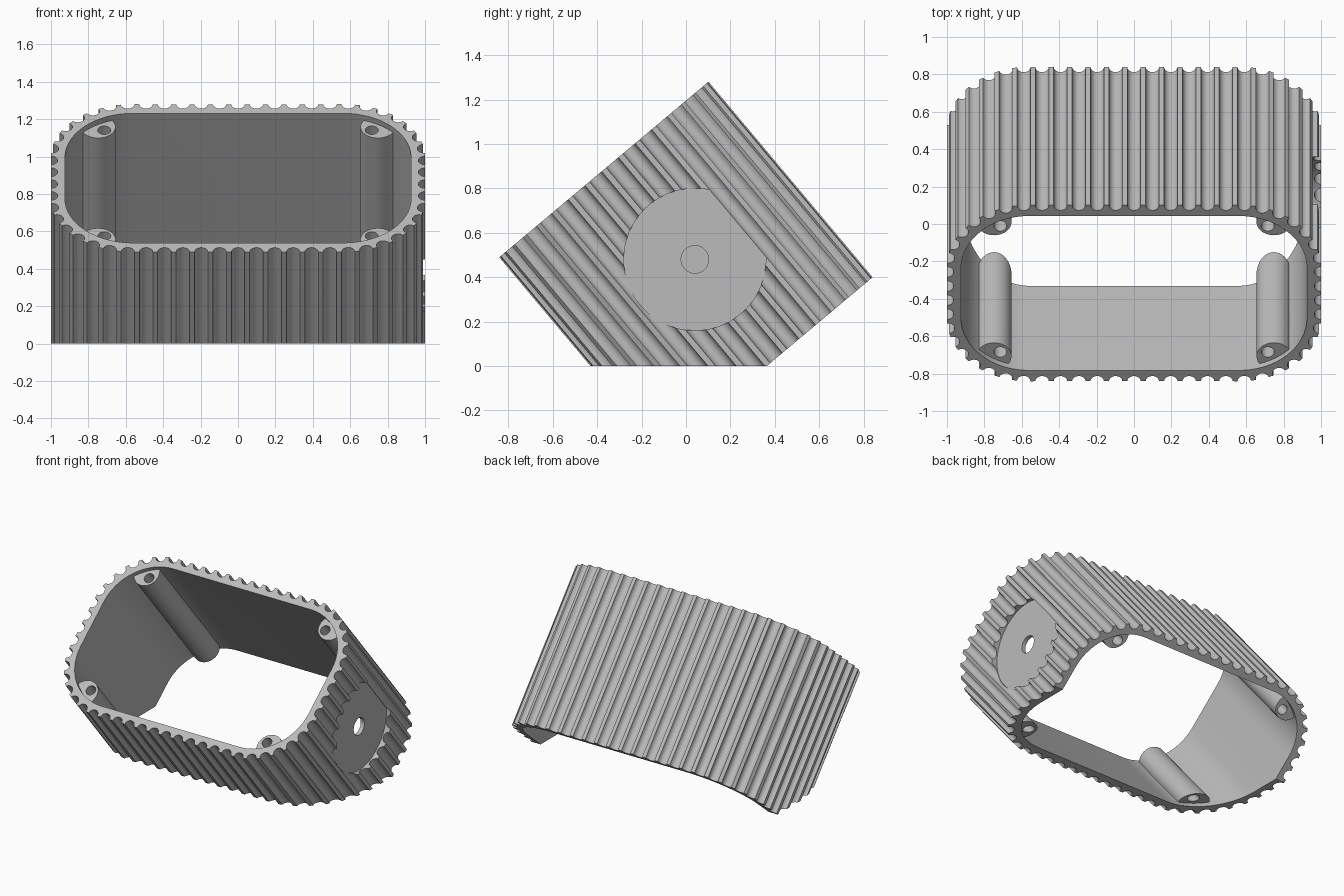
import bpy
import bmesh
from math import sin, cos, pi, radians
from mathutils import Matrix, Vector

if "Cube" in bpy.data.objects:
    bpy.data.objects.remove(bpy.data.objects["Cube"])

# Tilted frame: local x, u across the tube, n along the tube out of the upper opening
TILT = Matrix.Translation((0, -0.37, 0.885)) @ Matrix.Rotation(radians(40), 4, "X")
HALF_X, HALF_U, CORNER, WALL, DEPTH = 1.0, 0.614, 0.44, 0.075, 1.15
RECESS = 0.035


def make_object(name, bm, matrix=None):
    bmesh.ops.recalc_face_normals(bm, faces=bm.faces)
    if matrix:
        bm.transform(matrix)
    mesh = bpy.data.meshes.new(name)
    bm.to_mesh(mesh)
    bm.free()
    ob = bpy.data.objects.new(name, mesh)
    bpy.context.collection.objects.link(ob)
    return ob


def prism(name, points, top, bottom):
    """Extrude a flat outline along the tube."""
    bm = bmesh.new()
    face = bm.faces.new([bm.verts.new((x, u, top)) for x, u in points])
    new = bmesh.ops.extrude_face_region(bm, geom=[face])["geom"]
    verts = [g for g in new if isinstance(g, bmesh.types.BMVert)]
    bmesh.ops.translate(bm, verts=verts, vec=(0, 0, bottom - top))
    return make_object(name, bm, TILT)


def circle(x, u, r, count=40):
    return [(x + r * cos(2 * pi * i / count), u + r * sin(2 * pi * i / count))
            for i in range(count)]


def disc_cutter(name, r, x0, x1):
    """Cylinder along x through the side wall."""
    bm = bmesh.new()
    bmesh.ops.create_cone(bm, cap_ends=True, segments=64, radius1=r, radius2=r, depth=x1 - x0)
    place = Matrix.Translation(((x0 + x1) / 2, 0.04, 0.48)) @ Matrix.Rotation(pi / 2, 4, "Y")
    return make_object(name, bm, place)


def floor_cutter(level):
    bm = bmesh.new()
    bmesh.ops.create_cube(bm, size=4)
    return make_object("floor_cutter", bm, Matrix.Translation((0, 0, level - 2)))


def subtract(target, cutter):
    mod = target.modifiers.new("cut", "BOOLEAN")
    mod.operation = "DIFFERENCE"
    mod.solver = "EXACT"
    mod.object = cutter
    bpy.context.view_layer.objects.active = target
    bpy.ops.object.modifier_apply(modifier=mod.name)
    bpy.data.objects.remove(cutter)


def rounded_outline(hx, hu, r, steps=16):
    points = []
    for k, (sx, su) in enumerate([(1, 1), (-1, 1), (-1, -1), (1, -1)]):
        for i in range(steps + 1):
            a = pi / 2 * (k + i / steps)
            points.append((sx * (hx - r) + r * cos(a), su * (hu - r) + r * sin(a)))
    return points


def walk(s):
    """Point and outward normal at distance s round the outer outline, from top centre."""
    a, b, arc = HALF_X - CORNER, HALF_U - CORNER, CORNER * pi / 2
    legs = [(a, (0, HALF_U), (-1, 0), pi / 2), (arc, (-a, b), None, pi / 2),
            (2 * b, (-HALF_X, b), (0, -1), pi), (arc, (-a, -b), None, pi),
            (2 * a, (-a, -HALF_U), (1, 0), -pi / 2), (arc, (a, -b), None, -pi / 2),
            (2 * b, (HALF_X, -b), (0, 1), 0), (arc, (a, b), None, 0),
            (a, (a, HALF_U), (-1, 0), pi / 2)]
    for length, start, direction, angle in legs:
        if s <= length:
            break
        s -= length
    if direction:
        return Vector(start) + Vector(direction) * s, Vector((cos(angle), sin(angle)))
    angle += s / CORNER
    normal = Vector((cos(angle), sin(angle)))
    return Vector(start) + normal * CORNER, normal


def fluted_outline(count=58, r=0.036, steps=8):
    perimeter = 4 * (HALF_X + HALF_U - 2 * CORNER) + 2 * pi * CORNER
    points = []
    for g in range(count):
        p, normal = walk(perimeter * g / count)
        tangent = Vector((-normal.y, normal.x))
        for i in range(steps + 1):
            t = pi * i / steps
            points.append(p - r * cos(t) * tangent - r * sin(t) * normal)
    return points


# Fluted outer tube
case = prism("fluted_case", fluted_outline(), 0, -DEPTH)

# Cavity, leaving four recessed corner posts standing
cavity = prism("cavity", rounded_outline(HALF_X - WALL, HALF_U - WALL, CORNER - WALL),
               0.1, -DEPTH - 0.1)
CORNERS = [(sx, su) for sx in (-1, 1) for su in (-1, 1)]
for sx, su in CORNERS:
    post = prism("post", circle(sx * 0.748, su * 0.468, 0.093), -RECESS, RECESS - DEPTH)
    subtract(post, floor_cutter(0.04))
    subtract(cavity, post)
subtract(case, cavity)

# Screw holes through the posts
for sx, su in CORNERS:
    subtract(case, prism("screw_hole", circle(sx * 0.715, su * 0.44, 0.035, 24),
                         0.1, -DEPTH - 0.1))

# Flat base, round side recess and its centre hole
subtract(case, floor_cutter(0))
subtract(case, disc_cutter("side_recess", 0.32, 0.955, 1.2))
subtract(case, disc_cutter("side_hole", 0.062, 0.8, 1.2))

# Single grey finish
grey = bpy.data.materials.new("plain_grey")
grey.use_nodes = True
color = (0.5, 0.5, 0.5, 1)
grey.diffuse_color = color
grey.node_tree.nodes["Principled BSDF"].inputs["Base Color"].default_value = color
case.data.materials.clear()
case.data.materials.append(grey)

bpy.ops.object.select_all(action="DESELECT")
case.select_set(True)
bpy.context.view_layer.objects.active = case
bpy.ops.object.shade_smooth_by_angle(angle=radians(30))
